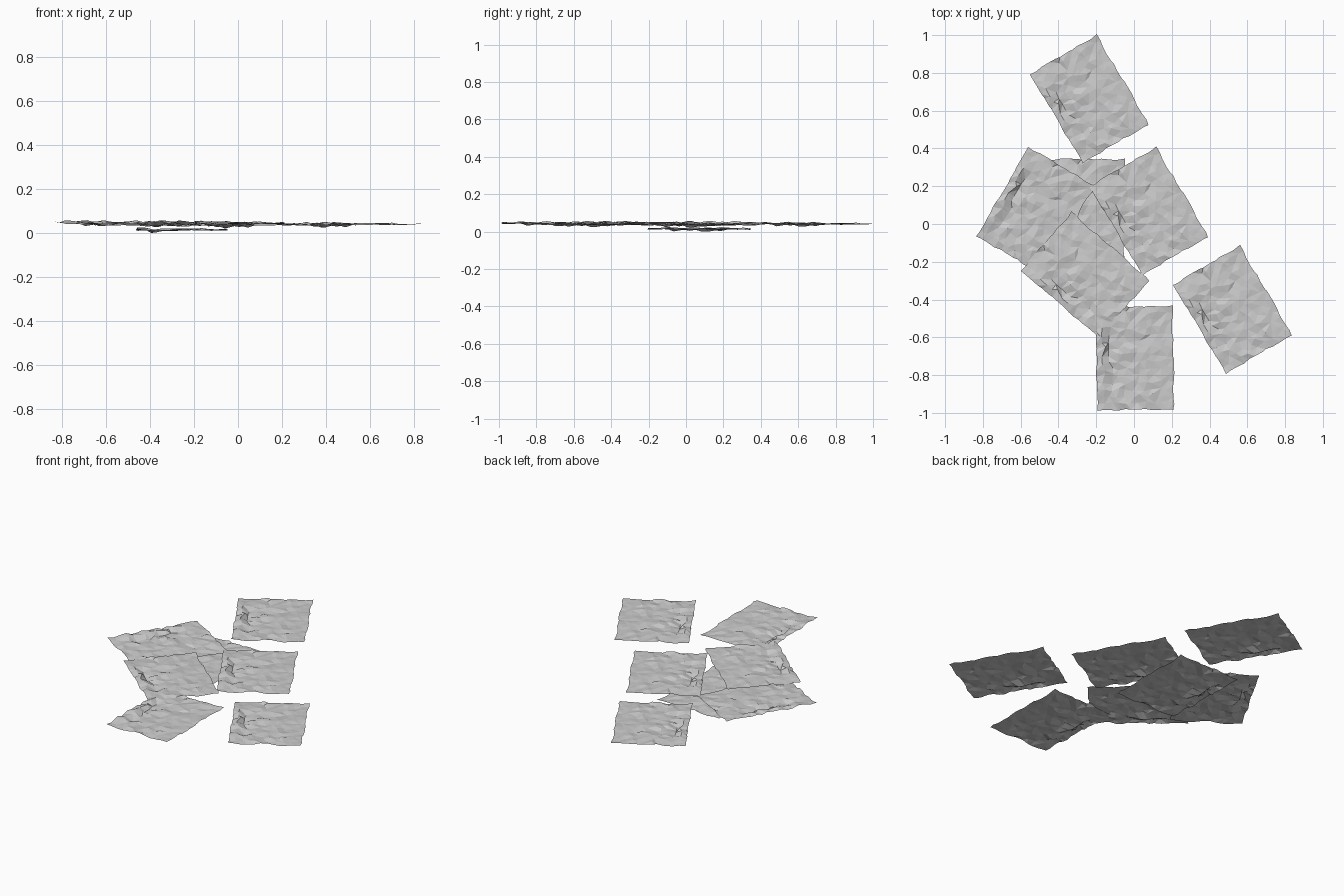
import bpy, bmesh, math, random
from mathutils import Matrix, Vector, noise

if "Cube" in bpy.data.objects:
    bpy.data.objects.remove(bpy.data.objects["Cube"])

random.seed(7)
W, L = 0.405, 0.545          # sheet size
NX, NY = 11, 15              # facets across and along

paper = bpy.data.materials.new("light grey paper")
paper.diffuse_color = (0.6, 0.6, 0.6, 1)
paper.use_nodes = True
paper.node_tree.nodes["Principled BSDF"].inputs["Base Color"].default_value = paper.diffuse_color


def crumpled_sheet():
    """One crumpled sheet, rougher along its left edge."""
    bm = bmesh.new()
    rows = []
    for j in range(NY + 1):
        row = []
        for i in range(NX + 1):
            ex, ey = i in (0, NX), j in (0, NY)
            x = (i / NX - 0.5) * W + random.uniform(-1, 1) * (0.005 if ex else 0.012)
            y = (j / NY - 0.5) * L + random.uniform(-1, 1) * (0.005 if ey else 0.012)
            rough = 0.0035 + 0.0035 * (0.5 - x / W)
            z = random.uniform(-1, 1) * rough
            z += 0.006 * noise.noise(Vector((x * 9, y * 9, 3)))
            # deep creases down the left side
            if abs(y) < 0.2:
                z -= 0.010 * math.exp(-((x + 0.13 + 0.1 * y) / 0.02) ** 2)
                z += 0.007 * math.exp(-((x + 0.17 - 0.05 * y) / 0.02) ** 2)
            row.append(bm.verts.new((x, y, z)))
        rows.append(row)
    for j in range(NY):
        for i in range(NX):
            bm.faces.new((rows[j][i], rows[j][i + 1], rows[j + 1][i + 1], rows[j + 1][i]))
    # break the quads into sharp flat facets
    bmesh.ops.triangulate(bm, faces=bm.faces[:])
    me = bpy.data.meshes.new("crumpled_sheet")
    bm.to_mesh(me)
    bm.free()
    me.materials.append(paper)
    return me


mesh = crumpled_sheet()

# name, x, y, z, turn about z, tilt about y (degrees)
sheets = [
    ("bottom_sheet", -0.255, 0.070, 0.025, 0, 0),
    ("left_sheet", -0.520, 0.068, 0.051, -30.5, 2.0),
    ("middle_sheet", 0.080, 0.068, 0.048, 30.5, 0),
    ("crossing_sheet", -0.258, -0.270, 0.057, 49, 0),
    ("back_sheet", -0.235, 0.662, 0.052, 30.5, 0),
    ("right_sheet", 0.523, -0.453, 0.050, 30.5, 0),
    ("front_sheet", 0.005, -0.710, 0.055, 1, 0),
]

objs = []
for name, x, y, z, turn, tilt in sheets:
    ob = bpy.data.objects.new(name, mesh)
    bpy.context.collection.objects.link(ob)
    ob.matrix_world = (Matrix.Translation((x, y, z))
                       @ Matrix.Rotation(math.radians(turn), 4, 'Z')
                       @ Matrix.Rotation(math.radians(tilt), 4, 'Y'))
    objs.append(ob)

# rest the pile on the ground
low = min((ob.matrix_world @ v.co).z for ob in objs for v in mesh.vertices)
for ob in objs:
    ob.location.z -= low
